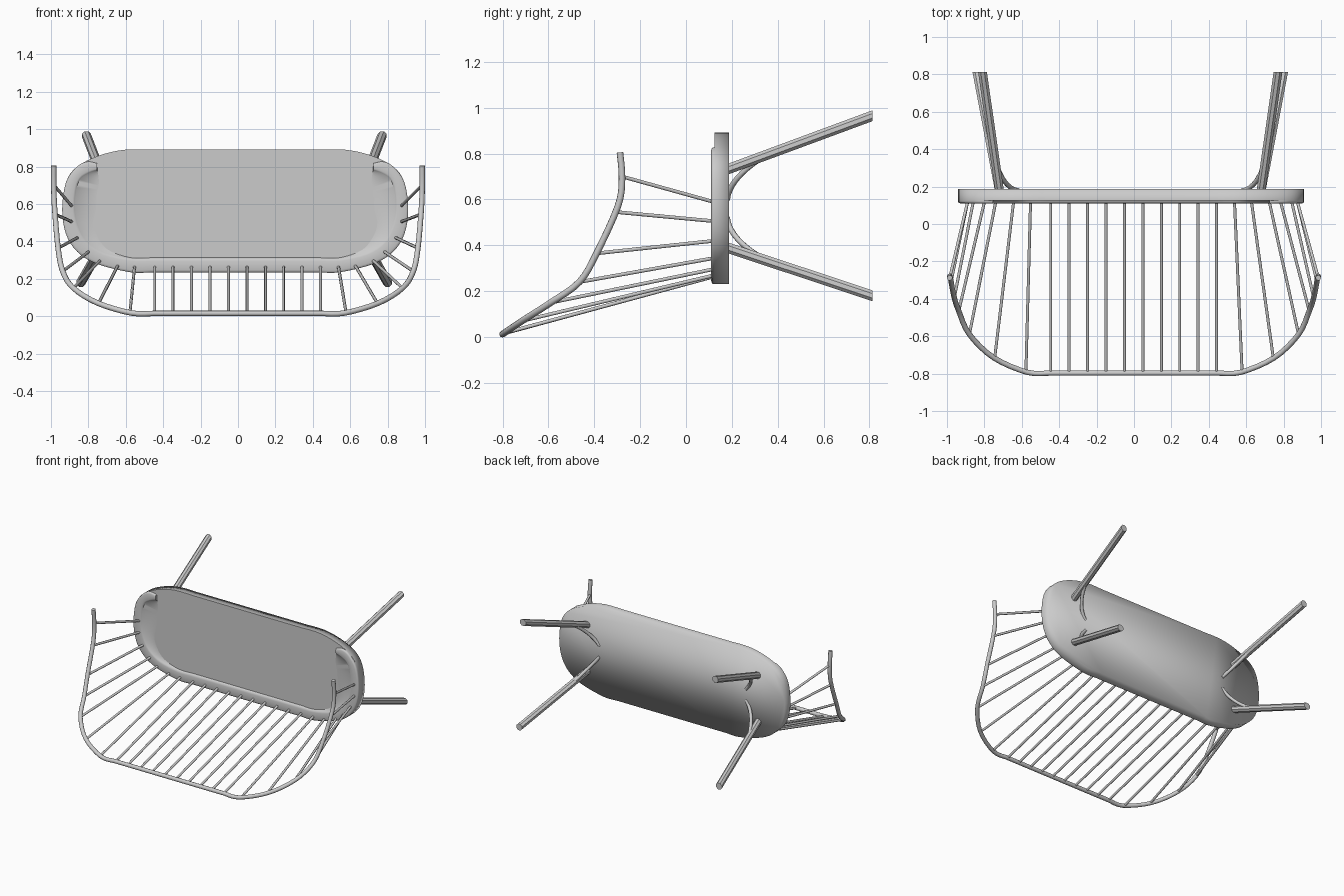
import bpy, bmesh, math
from mathutils import Vector, Matrix

if "Cube" in bpy.data.objects:
    bpy.data.objects.remove(bpy.data.objects["Cube"])

CX = -0.015  # seat centre in x


def smooth_path(pts, n=4):
    """Catmull-Rom resampling of points of any dimension."""
    out = []
    for i in range(len(pts) - 1):
        a, b, c, d = (pts[max(i - 1, 0)], pts[i], pts[i + 1], pts[min(i + 2, len(pts) - 1)])
        for k in range(n):
            t = k / n
            out.append(tuple(0.5 * (2 * q + (r - p) * t + (2 * p - 5 * q + 4 * r - s) * t * t
                                    + (3 * q - p - 3 * r + s) * t ** 3)
                             for p, q, r, s in zip(a, b, c, d)))
    return out + [tuple(pts[-1])]


def finish(name, bm, smooth_angle=None):
    bmesh.ops.recalc_face_normals(bm, faces=bm.faces)
    me = bpy.data.meshes.new(name)
    bm.to_mesh(me)
    bm.free()
    ob = bpy.data.objects.new(name, me)
    bpy.context.collection.objects.link(ob)
    if smooth_angle:
        bpy.ops.object.select_all(action='DESELECT')
        ob.select_set(True)
        bpy.context.view_layer.objects.active = ob
        bpy.ops.object.shade_smooth_by_angle(angle=math.radians(smooth_angle))
    return ob


def skin(bm, rings, closed=True):
    rows = [[bm.verts.new(p) for p in r] for r in rings]
    m = len(rows[0])
    for a, b in zip(rows, rows[1:]):
        for j in range(m if closed else m - 1):
            k = (j + 1) % m
            bm.faces.new((a[j], a[k], b[k], b[j]))
    bm.faces.new(rows[0])
    bm.faces.new(rows[-1])


def tube(name, pts, r, sides=8, cut=None, smooth=50):
    """Round bar along pts; cut fixes the ring plane normal."""
    pts = [Vector(p) for p in pts]
    rings, prev, u = [], None, None
    for i, p in enumerate(pts):
        t = Vector(cut) if cut else (pts[min(i + 1, len(pts) - 1)] - pts[max(i - 1, 0)]).normalized()
        if u is None:
            u = t.orthogonal().normalized()
        else:
            u = prev.rotation_difference(t) @ u
        prev, v = t, t.cross(u)
        rings.append([p + r * (math.cos(a) * u + math.sin(a) * v)
                      for a in (2 * math.pi * (j + 0.5) / sides for j in range(sides))])
    bm = bmesh.new()
    skin(bm, rings)
    return finish(name, bm, smooth)


# seat slab
half = [(.45, .89), (.59, .89), (.725, .86), (.845, .80), (.905, .715), (.925, .57),
        (.905, .44), (.845, .345), (.74, .28), (.56, .235), (.45, .235)]
right = smooth_path(half)
outline = right + [(-x, z) for x, z in reversed(right)]
bm = bmesh.new()
skin(bm, [[(CX + x, y, z) for x, z in outline] for y in (.125, .187)])
seat = finish("seat", bm)
for p in seat.data.polygons:
    p.use_smooth = True
front = {ek for p in seat.data.polygons if p.normal.y < -.9 for ek in p.edge_keys}
for e in seat.data.edges:
    e.use_edge_sharp = tuple(sorted(e.vertices)) in front

# raised seat rim: outer, inner and foot of the slope at each station
stations = [(.74, .818, .74, .78, .735, .77), (.79, .826, .785, .762, .73, .74),
            (.845, .80, .83, .73, .73, .70), (.905, .715, .85, .67, .74, .65),
            (.925, .57, .855, .57, .745, .57), (.905, .44, .835, .48, .76, .50),
            (.845, .345, .79, .40, .74, .43), (.74, .28, .70, .34, .68, .355),
            (.56, .235, .56, .31, .56, .313), (.45, .235, .45, .31, .45, .313)]
line = smooth_path(stations)
line += [(-a, b, -c, d, -e, f) for a, b, c, d, e, f in reversed(line)]
rings = []
for ox, oz, ix, iz, fx, fz in line:
    def mix(t, y):
        return (CX + ox + (ix - ox) * t, y, oz + (iz - oz) * t)
    rings.append([mix(0, .125), mix(0, .117), mix(.05, .113), mix(.17, .11), mix(.8, .11),
                  mix(.95, .113), mix(1, .117), (CX + fx, .125, fz)])
bm = bmesh.new()
skin(bm, rings, closed=False)
finish("seat_rim", bm, 50)

# bent back rail
bow = [(.45, -.797, .015), (.57, -.793, .017), (.75, -.715, .07), (.88, -.59, .15),
       (.937, -.465, .24), (.962, -.39, .365), (.98, -.297, .57), (.985, -.279, .69),
       (.985, -.288, .805)]
arc = smooth_path(bow)
tube("back_rail", [(-x, y, z) for x, y, z in reversed(arc)] + arc, .0145, 10)

# straight spindles
for i in range(10):
    x = -.445 + i * .0985
    tube("spindle", [(x, -.797, .015), (x, .125, .265)], .0085)

# fanned spindles: rail point to seat point
fan = [((.578, -.79, .018), (.545, .265)), ((.745, -.717, .07), (.635, .27)),
       ((.88, -.59, .15), (.73, .297)), ((.937, -.465, .24), (.79, .345)),
       ((.96, -.39, .365), (.85, .42)), ((.977, -.303, .545), (.88, .505)),
       ((.983, -.279, .70), (.88, .588))]
for s in (-1, 1):
    for (x, y, z), (sx, sz) in fan:
        tube("side_spindle", [(s * x, y, z), (s * sx - .008, .125, sz)], .0085)

# splayed legs with curved braces
LX = -.02
for s in (-1, 1):
    for z0, z1, x1, bz in ((.72, .965, .79, .60), (.40, .18, .82, .52)):
        a, b = Vector((LX + s * .695, .15, z0)), Vector((LX + s * x1, .813, z1))
        tube("leg", [a, b], .0255, 8, (0, 1, 0), None)
        p = a.lerp(b, .30)
        q = Vector((LX + s * .60, .18, bz))
        c = Vector((LX + s * .68, .19, z0 + (bz - z0) * .2))
        tube("leg_brace", [p * (1 - t) ** 2 + c * 2 * t * (1 - t) + q * t * t
                           for t in (k / 10 for k in range(11))], .012)
